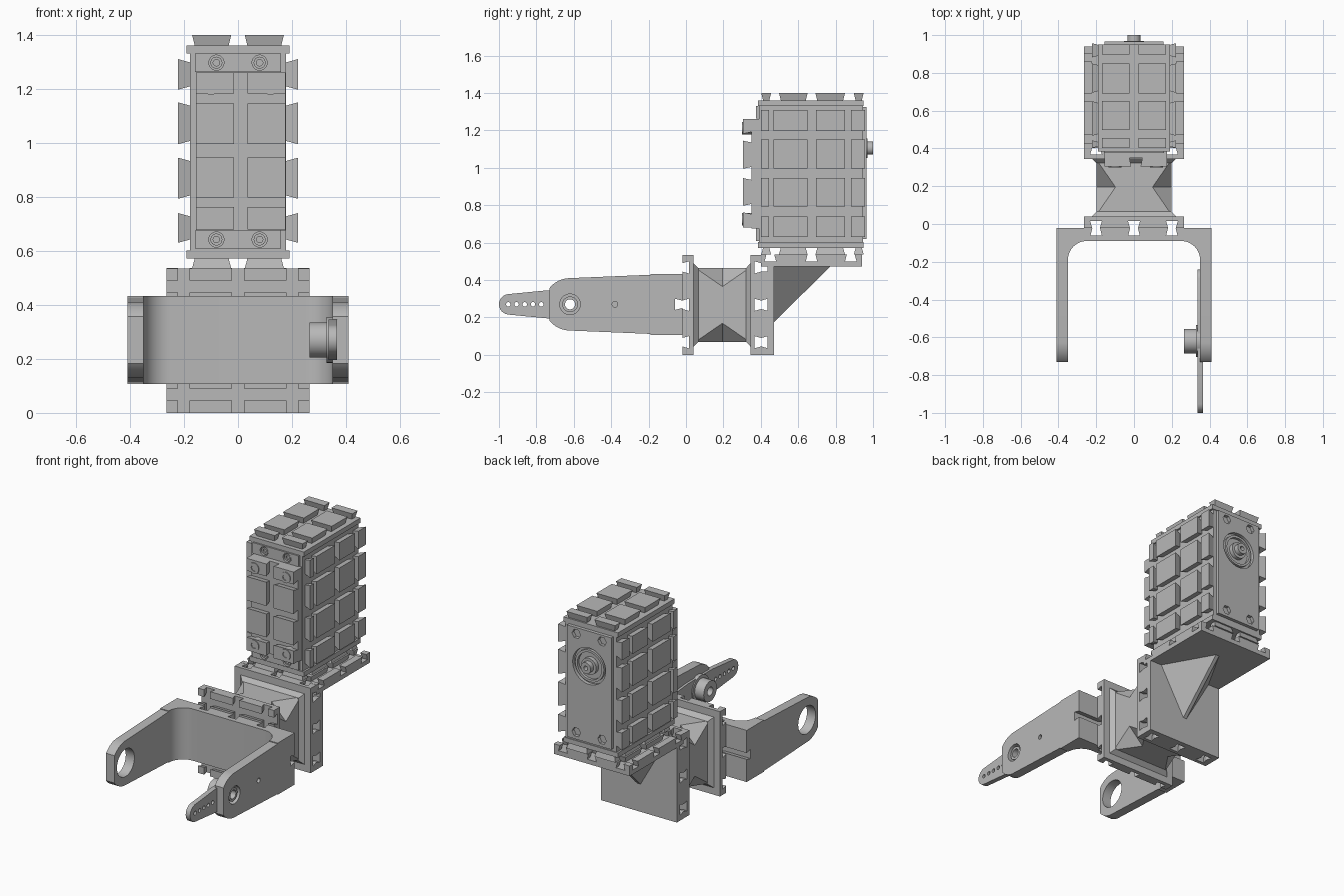
import bpy, bmesh
from math import sin, cos, pi, radians
from mathutils import Vector

cube = bpy.data.objects.get("Cube")
if cube:
    bpy.data.objects.remove(cube)

grey = bpy.data.materials.new("light grey")
grey.use_nodes = True
grey.diffuse_color = (0.48, 0.48, 0.48, 1)
grey.node_tree.nodes["Principled BSDF"].inputs["Base Color"].default_value = (0.48, 0.48, 0.48, 1)


def finish(name, bm):
    bmesh.ops.recalc_face_normals(bm, faces=bm.faces)
    mesh = bpy.data.meshes.new(name)
    bm.to_mesh(mesh)
    bm.free()
    mesh.materials.append(grey)
    ob = bpy.data.objects.new(name, mesh)
    bpy.context.collection.objects.link(ob)
    bpy.ops.object.select_all(action='DESELECT')
    ob.select_set(True)
    bpy.context.view_layer.objects.active = ob
    bpy.ops.object.shade_smooth_by_angle(angle=radians(30))
    return ob


def place(axis, u, v, w):
    """Point with w along the axis and u, v on the other two axes in order."""
    p = [u, v]
    p.insert(axis, w)
    return Vector(p)


def block(bm, axis, base, top, us, vs, du=(0, 0), dv=(0, 0)):
    """Box from base to top; du and dv pull its sides in at the base."""
    rings = []
    for w, k in ((base, 1), (top, 0)):
        u0, u1 = us[0] + k * du[0], us[1] - k * du[1]
        v0, v1 = vs[0] + k * dv[0], vs[1] - k * dv[1]
        rings.append([bm.verts.new(place(axis, u, v, w))
                      for u, v in ((u0, v0), (u1, v0), (u1, v1), (u0, v1))])
    lo, hi = rings
    bm.faces.new(lo)
    bm.faces.new(hi)
    for i in range(4):
        j = (i + 1) % 4
        bm.faces.new((lo[i], lo[j], hi[j], hi[i]))


def box(name, axis, base, top, us, vs, inset=0):
    bm = bmesh.new()
    block(bm, axis, base, top, us, vs, (inset, inset), (inset, inset))
    return finish(name, bm)


def dovetails(name, axis, base, top, us, vs, flush=True, flare=0.01):
    """Grid of tiles that widen outward, leaving dovetail grooves between."""
    def pulls(spans, i):
        return (0 if flush and i == 0 else flare,
                0 if flush and i == len(spans) - 1 else flare)
    bm = bmesh.new()
    for i, u in enumerate(us):
        for j, v in enumerate(vs):
            block(bm, axis, base, top, u, v, pulls(us, i), pulls(vs, j))
    return finish(name, bm)


def circle(u, v, r, n=32):
    return [(u + r * cos(2 * pi * i / n), v + r * sin(2 * pi * i / n)) for i in range(n)]


def arc(u, v, r, a, b, n=12):
    return [(u + r * cos(radians(a + (b - a) * i / n)),
             v + r * sin(radians(a + (b - a) * i / n))) for i in range(n + 1)]


def prism(name, axis, lo, hi, *loops):
    """Extrude an outline, the later loops being holes, along an axis."""
    cu = bpy.data.curves.new(name, 'CURVE')
    cu.dimensions = '2D'
    cu.fill_mode = 'BOTH'
    cu.extrude = 0.5
    for loop in loops:
        sp = cu.splines.new('POLY')
        sp.points.add(len(loop) - 1)
        for p, (u, v) in zip(sp.points, loop):
            p.co = (u, v, 0, 1)
        sp.use_cyclic_u = True
    tmp = bpy.data.objects.new(name + "_outline", cu)
    bpy.context.collection.objects.link(tmp)
    dg = bpy.context.evaluated_depsgraph_get()
    mesh = bpy.data.meshes.new_from_object(tmp.evaluated_get(dg))
    bpy.data.objects.remove(tmp)
    bm = bmesh.new()
    bm.from_mesh(mesh)
    bpy.data.meshes.remove(mesh)
    bmesh.ops.remove_doubles(bm, verts=bm.verts, dist=1e-5)
    for v in bm.verts:
        v.co = place(axis, v.co.x, v.co.y, lo + (v.co.z + 0.5) * (hi - lo))
    return finish(name, bm)


X, Y, Z = 0, 1, 2
pivot = (-0.62, 0.27)

# Fork: filleted back plate, grooved rear and two tapered arms
inner = arc(0.25, -0.19, 0.1, 0, 90)
prism("fork_back", Z, 0.107, 0.433,
      [(-0.41, -0.06), (0.41, -0.06), (0.41, -0.19)] + inner
      + [(-x, y) for x, y in reversed(inner)] + [(-0.41, -0.19)])
dovetails("fork_grooves", Y, -0.06, -0.02,
          [(-0.41, -0.22), (-0.18, -0.02), (0.02, 0.18), (0.22, 0.41)],
          [(0.107, 0.25), (0.29, 0.433)])
arm = [(-0.19, 0.112), (-0.19, 0.428)] + arc(*pivot, 0.14, 92, 142) + arc(*pivot, 0.14, 218, 268)
prism("fork_arm_right", X, -0.41, -0.35, arm, circle(*pivot, 0.087))
prism("fork_arm_left", X, 0.35, 0.41, arm, circle(*pivot, 0.055), circle(-0.38, 0.27, 0.015, 16))

# Servo horn with its hub
horn = (arc(-0.945, 0.27, 0.055, 262, 98) + [(-0.74, 0.345)] + [(-0.5, 0.345)]
        + arc(-0.295, 0.27, 0.055, 82, -82) + [(-0.5, 0.195), (-0.74, 0.195)])
prism("servo_horn", X, 0.335, 0.366, horn, circle(*pivot, 0.027),
      *[circle(-0.95 + 0.044 * i, 0.27, 0.012, 16) for i in range(5)])
prism("horn_hub", X, 0.265, 0.335, circle(*pivot, 0.065), circle(*pivot, 0.027))
prism("horn_flange", X, 0.328, 0.352, circle(*pivot, 0.085), circle(*pivot, 0.027))
prism("horn_collar", X, 0.36, 0.4, circle(*pivot, 0.042), circle(*pivot, 0.027))

# Grooved connector plates
wide = (-0.265, 0.265)
tall = (0, 0.535)
cols = [(-0.265, -0.222), (-0.18, -0.022), (0.022, 0.18), (0.222, 0.265)]
rows = [(0, 0.045), (0.09, 0.245), (0.29, 0.445), (0.49, 0.535)]
for name, back, mid, front in (("front_plate", 0.04, 0.015, -0.02),
                               ("middle_plate", 0.345, 0.367, 0.402),
                               ("bracket_plate", 0.47, 0.437, 0.402)):
    height = (0, 0.5) if name == "bracket_plate" else tall
    box(name, Y, min(back, mid), max(back, mid), wide, height)
    spans = rows[:3] if name == "bracket_plate" else rows
    dovetails(name + "_tiles", Y, mid, front, cols, spans)

# Connector block with its four long edges notched
bm = bmesh.new()
zc, half, cut_x, cut_z = 0.267, 0.198, 0.1, 0.1
corners = [(-1, -1), (1, -1), (1, 1), (-1, 1)]
near = [bm.verts.new((half * a, 0.05, zc + half * b)) for a, b in corners]
far = [bm.verts.new((half * a, 0.34, zc + half * b)) for a, b in corners]
flat = [bm.verts.new(((half - cut_x) * a, 0.195, zc + half * b)) for a, b in corners]
side = [bm.verts.new((half * a, 0.195, zc + (half - cut_z) * b)) for a, b in corners]
for i in range(4):
    j = (i + 1) % 4
    m = flat if i % 2 == 0 else side
    bm.faces.new((near[i], near[j], m[j], far[j], far[i], m[i]))
    bm.faces.new((near[i], flat[i], side[i]))
    bm.faces.new((far[i], flat[i], side[i]))
bm.faces.new(near)
bm.faces.new(far)
finish("connector_block", bm)
flared = (0.042, 0.492)
box("front_flare", Y, 0.066, 0.038, (-0.225, 0.225), flared, 0.027)
box("middle_flare", Y, 0.322, 0.347, (-0.225, 0.225), flared, 0.027)

# Angle bracket shelf with its gusset
box("shelf", Z, 0.472, 0.5, wide, (0.402, 0.94))
depth = [(0.402, 0.43), (0.472, 0.65), (0.692, 0.86), (0.902, 0.94)]
dovetails("shelf_tiles", Z, 0.5, 0.536, cols, depth)
bm = bmesh.new()
w = 0.012
a, b = [[bm.verts.new(p) for p in ((s * 0.19, 0.465, 0.48), (s * w, 0.465, 0.17), (s * w, 0.78, 0.48))]
        for s in (-1, 1)]
bm.faces.new(a)
bm.faces.new(b)
for i in range(3):
    j = (i + 1) % 3
    bm.faces.new((a[i], a[j], b[j], b[i]))
finish("gusset", bm)

# Servo housing with caps and tiles
box("servo_body", Z, 0.59, 1.34, (-0.178, 0.178), (0.39, 0.945))
cap = (-0.19, 0.19)
box("top_cap", Z, 1.33, 1.36, cap, (0.385, 0.95))
box("bottom_cap", Z, 0.572, 0.602, cap, (0.385, 0.95))
cap_cols = [(-0.17, -0.025), (0.025, 0.17)]
cap_rows = [(0.402, 0.455), (0.497, 0.65), (0.692, 0.85), (0.897, 0.95)]
dovetails("top_tiles", Z, 1.36, 1.4, cap_cols, cap_rows, False)
dovetails("bottom_tiles", Z, 0.572, 0.536, cap_cols, cap_rows, False)
side_cols = [(0.402, 0.443), (0.467, 0.65), (0.695, 0.85), (0.882, 0.957)]
side_rows = [(0.63, 0.74), (0.793, 0.945), (0.995, 1.15), (1.197, 1.31)]
for s, label in ((-1, "right"), (1, "left")):
    dovetails(label + "_side_tiles", X, s * 0.178, s * 0.222, side_cols, side_rows, False, 0.012)

# Servo front cover
box("front_cover", Y, 0.35, 0.395, (-0.155, 0.175), (0.675, 1.26))
dovetails("front_cover_tiles", Y, 0.352, 0.305, [(-0.155, -0.015), (0.035, 0.175)],
          [(0.68, 0.762), (0.797, 0.945), (0.995, 1.145), (1.182, 1.26)], True)
for z, label in ((0.725, "lower"), (1.212, "upper")):
    for x in (-0.1, 0.12):
        prism(label + "_cover_screw", Y, 0.3, 0.36, circle(x, z, 0.034, 24), circle(x, z, 0.018, 24))
for z, label in ((0.642, "lower"), (1.297, "upper")):
    holes = [circle(x, z, 0.028, 24) for x in (-0.08, 0.08)]
    prism(label + "_ledge", Y, 0.375, 0.395,
          [(-0.16, z - 0.034), (0.16, z - 0.034), (0.16, z + 0.034), (-0.16, z + 0.034)], *holes)
    for x in (-0.08, 0.08):
        prism(label + "_ledge_screw", Y, 0.38, 0.395, circle(x, z, 0.022, 24), circle(x, z, 0.012, 24))

# Servo rear panel with its output shaft
zs = 1.105
prism("rear_panel", Y, 0.94, 0.966,
      [(-0.155, 0.62), (0.155, 0.62), (0.155, 1.325), (-0.155, 1.325)], circle(0, zs, 0.115, 48),
      *[circle(x, z, 0.03, 6) for x in (-0.09, 0.09) for z in (0.665, 1.285)])
prism("shaft_ring", Y, 0.94, 0.962, circle(0, zs, 0.1, 48), circle(0, zs, 0.085, 48))
prism("shaft_collar", Y, 0.94, 0.97, circle(0, zs, 0.052))
prism("output_shaft", Y, 0.94, 1.0, circle(0, zs, 0.035), circle(0, zs, 0.014, 16))
